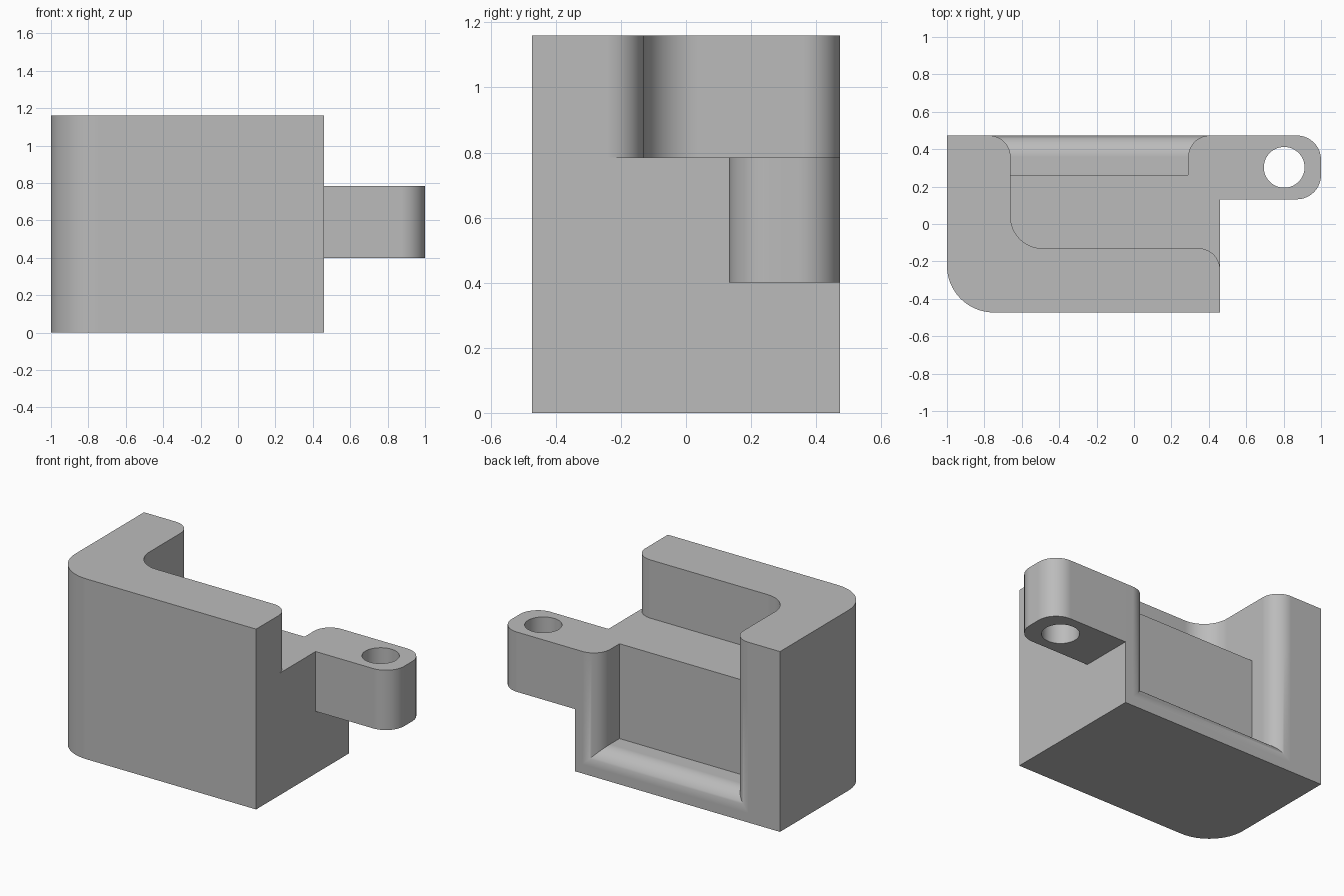
import bpy, bmesh, math
from mathutils import Vector

cube = bpy.data.objects.get("Cube")
if cube:
    bpy.data.objects.remove(cube, do_unlink=True)

SEG = 16
LEFT, RIGHT, BACK = -1.0, 0.46, 0.473   # block extents
FLOOR, TOP = 0.785, 1.16                # ledge height and full height
ROUND = 0.115                           # rounding of the recess edges

grey = bpy.data.materials.new("plain_grey")
grey.use_nodes = True
grey.diffuse_color = (0.5, 0.5, 0.5, 1)
grey.node_tree.nodes["Principled BSDF"].inputs["Base Color"].default_value = (0.5, 0.5, 0.5, 1)


def outline(corners):
    """Turn (x, y, radius) right-angle corners into a rounded outline."""
    pts = []
    n = len(corners)
    for i, (x, y, r) in enumerate(corners):
        p = Vector((x, y))
        if r == 0:
            pts.append(p)
            continue
        a = (Vector(corners[i - 1][:2]) - p).normalized()
        b = (Vector(corners[(i + 1) % n][:2]) - p).normalized()
        c = p + r * (a + b)
        for k in range(SEG + 1):
            t = math.pi / 2 * k / SEG
            pts.append(c - r * (b * math.cos(t) + a * math.sin(t)))
    return pts


def loft(name, rings, cap_start=True):
    """Join matching rings of points into a solid."""
    bm = bmesh.new()
    loops = [[bm.verts.new(p) for p in ring] for ring in rings]
    n = len(loops[0])
    for lo, hi in zip(loops, loops[1:]):
        for i in range(n):
            j = (i + 1) % n
            bm.faces.new((lo[i], lo[j], hi[j], hi[i]))
    if cap_start:
        bm.faces.new(loops[0][::-1])
    bm.faces.new(loops[-1])
    bmesh.ops.recalc_face_normals(bm, faces=bm.faces)
    me = bpy.data.meshes.new(name)
    bm.to_mesh(me)
    bm.free()
    me.materials.append(grey)
    ob = bpy.data.objects.new(name, me)
    bpy.context.collection.objects.link(ob)
    return ob


def prism(name, corners, z0, z1, cap_start=True):
    pts = outline(corners)
    return loft(name, [[(p.x, p.y, z) for p in pts] for z in (z0, z1)], cap_start)


def activate(ob):
    bpy.ops.object.select_all(action='DESELECT')
    ob.select_set(True)
    bpy.context.view_layer.objects.active = ob


def cut(ob, cutter):
    mod = ob.modifiers.new("cut", 'BOOLEAN')
    mod.operation, mod.solver, mod.object = 'DIFFERENCE', 'EXACT', cutter
    activate(ob)
    bpy.ops.object.modifier_apply(modifier=mod.name)
    bpy.data.objects.remove(cutter, do_unlink=True)


def finish(ob):
    activate(ob)
    bpy.ops.object.shade_smooth_by_angle(angle=math.radians(30))
    ob.modifiers.new("even_normals", 'WEIGHTED_NORMAL').keep_sharp = True


# Lower block with one rounded front corner
block = prism("lower_block", [(LEFT, -BACK, 0.25), (RIGHT, -BACK, 0),
                              (RIGHT, BACK, 0), (LEFT, BACK, 0)], 0, FLOOR)

# Back recess, its mouth flaring outward in a quarter round
sections = [(0.262, 0)]
for k in range(SEG + 1):
    t = math.pi / 2 * k / SEG
    sections.append((BACK - ROUND + ROUND * math.sin(t), ROUND * (1 - math.cos(t))))
sections.append((BACK + 0.1, ROUND))
rings = [[(-0.66 - d, y, 0.175 - d), (0.29 + d, y, 0.175 - d),
          (0.29 + d, y, TOP), (-0.66 - d, y, TOP)] for y, d in sections]
cut(block, loft("recess_cutter", rings))

# L-shaped wall standing on the front and right-hand side
wall = prism("upper_wall", [(LEFT, -BACK, 0.25), (RIGHT, -BACK, 0),
                            (RIGHT, -0.13, ROUND), (-0.66, -0.13, 0.17),
                            (-0.66, BACK, ROUND), (LEFT, BACK, 0)],
             FLOOR, TOP, cap_start=False)

# Side lug with a vertical through hole
lug = prism("side_lug", [(RIGHT, 0.132, 0), (1, 0.132, 0.13),
                         (1, BACK, 0.13), (RIGHT, BACK, 0)], 0.4, FLOOR)
circle = [math.tau * k / 48 for k in range(48)]
cut(lug, loft("hole_cutter", [[(0.803 + 0.109 * math.cos(a), 0.303 + 0.109 * math.sin(a), z)
                               for a in circle] for z in (0.2, 1)]))

for part in (block, wall, lug):
    finish(part)
